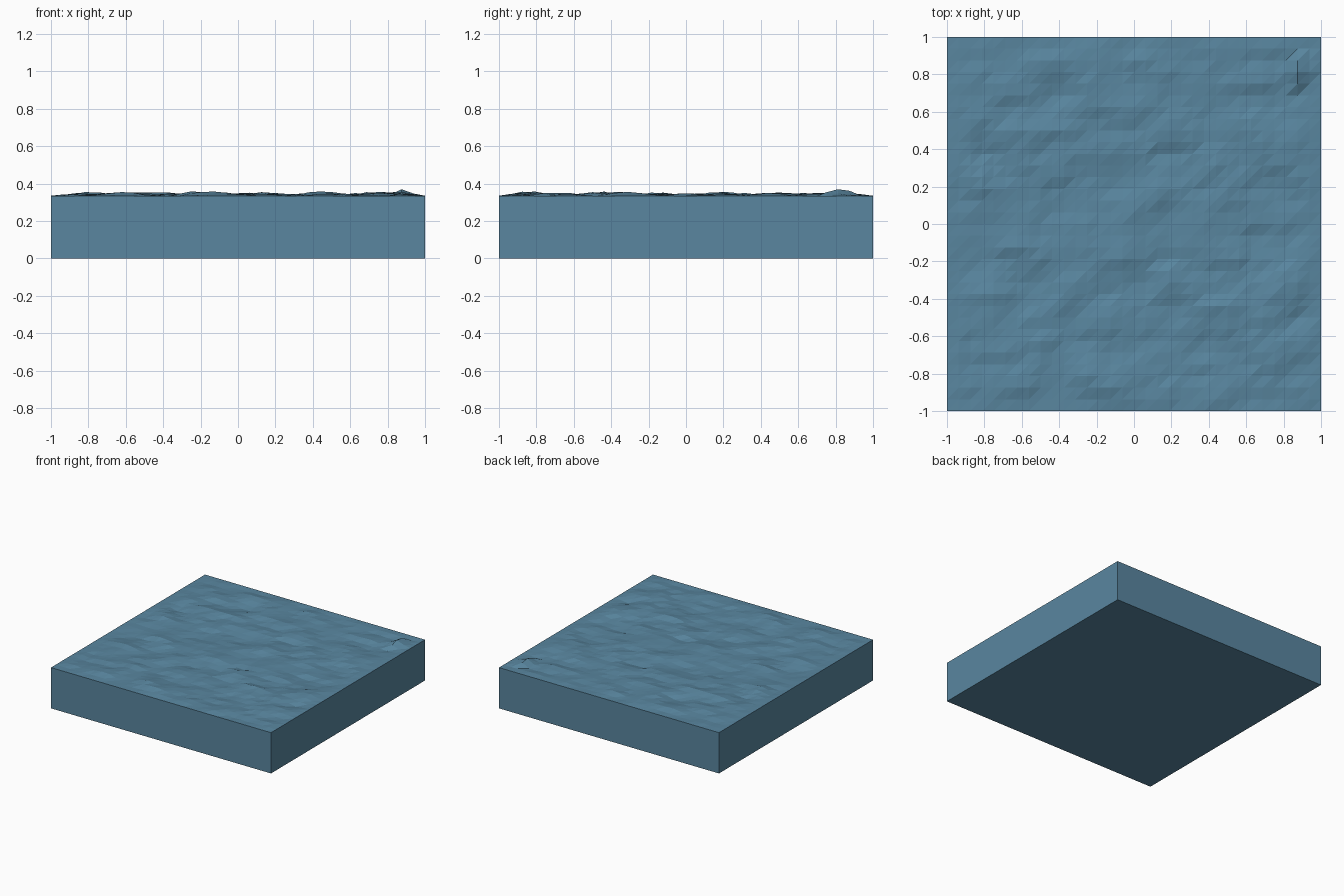
import bpy, bmesh
from mathutils import Vector, noise

if "Cube" in bpy.data.objects:
    bpy.data.objects.remove(bpy.data.objects["Cube"])

N = 32        # grid cells per side
RIM = 0.335   # height of the straight walls


def wave_height(x, y):
    # choppy ripples, pinned to zero along the rim
    n = noise.noise(Vector((x * 4.5, y * 5.5, 3.7)))
    n += 0.5 * noise.noise(Vector((x * 9.0, y * 11.0, 8.2)))
    edge = min(1.0, (1 - max(abs(x), abs(y))) / 0.12)
    h = max(-0.018, min(0.027, 0.003 + 0.024 * n))
    # taller crest in the back right corner
    d = ((x - 0.88) / 0.08) ** 2 + ((y - 0.82) / 0.12) ** 2
    crest = max(0.0, 1 - d)
    return RIM + edge * (h * (1 - crest)) + 0.035 * crest * min(1.0, edge * 2)


bm = bmesh.new()

# rippled top surface
bmesh.ops.create_grid(bm, x_segments=N, y_segments=N, size=1)
for v in bm.verts:
    v.co.z = wave_height(v.co.x, v.co.y)
rim = [e for e in bm.edges if e.is_boundary]
bmesh.ops.triangulate(bm, faces=bm.faces[:], quad_method='FIXED')

# straight walls and flat bottom
walls = bmesh.ops.extrude_edge_only(bm, edges=rim)["geom"]
for v in walls:
    if isinstance(v, bmesh.types.BMVert):
        v.co.z = 0
base = [e for e in walls if isinstance(e, bmesh.types.BMEdge) and e.is_boundary]
bmesh.ops.contextual_create(bm, geom=base)
bmesh.ops.recalc_face_normals(bm, faces=bm.faces[:])

mesh = bpy.data.meshes.new("water_block")
bm.to_mesh(mesh)
bm.free()
water = bpy.data.objects.new("water_block", mesh)
bpy.context.collection.objects.link(water)

mat = bpy.data.materials.new("water_blue")
mat.diffuse_color = (0.10, 0.24, 0.35, 1)
mat.use_nodes = True
mat.node_tree.nodes["Principled BSDF"].inputs["Base Color"].default_value = mat.diffuse_color
mesh.materials.append(mat)
